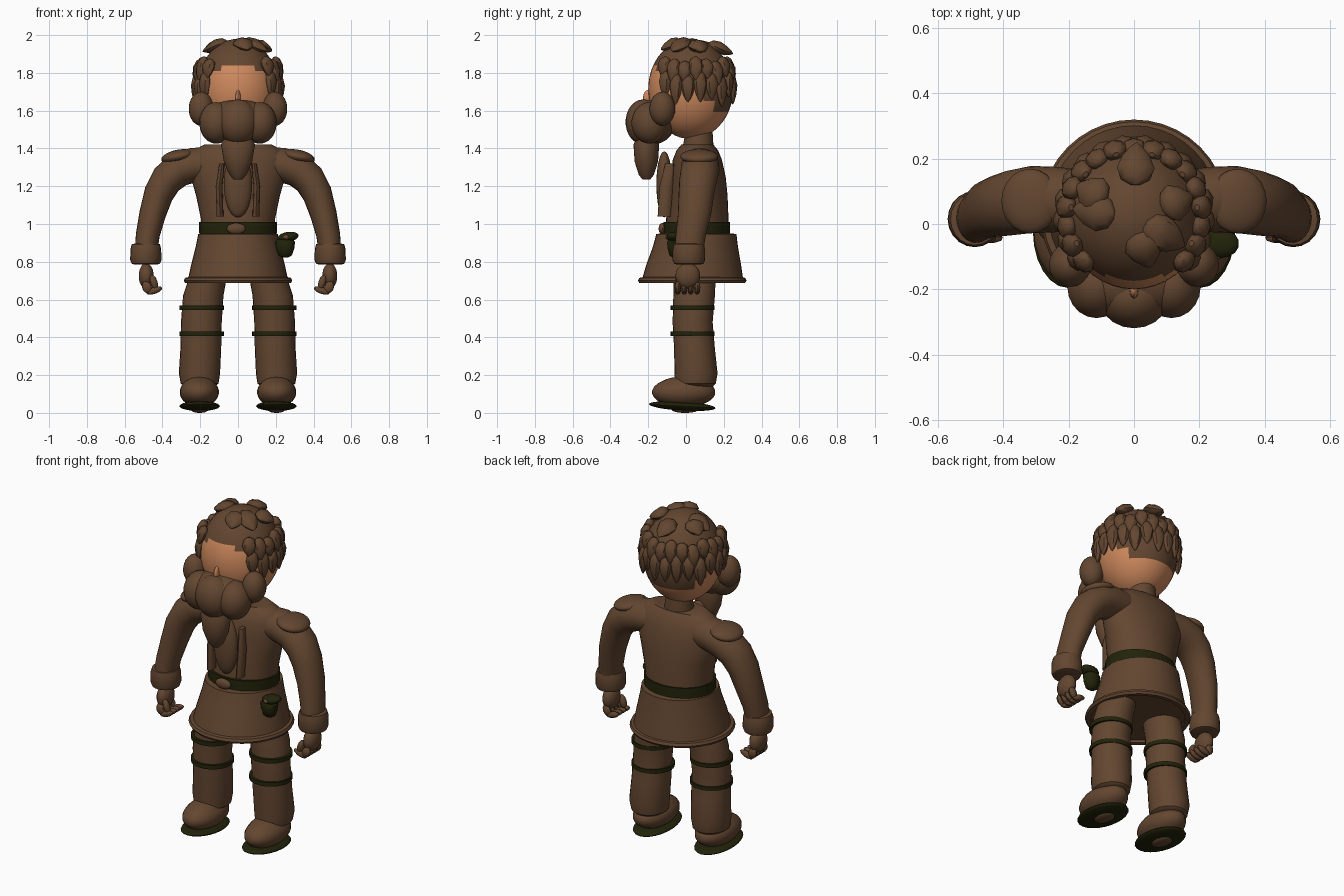
import bpy, bmesh, math
from mathutils import Vector, Matrix, Euler


def mat(name, rgb):
    m = bpy.data.materials.new(name)
    m.diffuse_color = (*rgb, 1)
    return m


BROWN = mat("brown", (0.125, 0.062, 0.030))
SKIN = mat("skin", (0.62, 0.25, 0.11))
GREEN = mat("dark_green", (0.016, 0.017, 0.003))


def finish(name, bm, *mats, angle=40):
    bmesh.ops.recalc_face_normals(bm, faces=bm.faces[:])
    me = bpy.data.meshes.new(name)
    bm.to_mesh(me)
    bm.free()
    ob = bpy.data.objects.new(name, me)
    bpy.context.collection.objects.link(ob)
    for m in mats:
        me.materials.append(m)
    bpy.ops.object.select_all(action='DESELECT')
    ob.select_set(True)
    bpy.context.view_layer.objects.active = ob
    bpy.ops.object.shade_smooth_by_angle(angle=math.radians(angle))
    return ob


def ball(name, loc, radii, m=BROWN, rot=(0, 0, 0), seg=20):
    bm = bmesh.new()
    mx = Matrix.LocRotScale(Vector(loc), Euler(rot), Vector(radii))
    bmesh.ops.create_uvsphere(bm, u_segments=seg, v_segments=seg * 2 // 3, radius=1, matrix=mx)
    return finish(name, bm, m)


def loft(name, rings, m=BROWN, seg=28, caps=True, closed=False):
    """Rings are (x, y, z, rx, ry, tilt about y)."""
    bm = bmesh.new()
    loops = []
    for x, y, z, rx, ry, *t in rings:
        r = Matrix.Rotation(t[0] if t else 0, 3, 'Y')
        loops.append([bm.verts.new(Vector((x, y, z)) + r @ Vector(
            (rx * math.cos(a), ry * math.sin(a), 0)))
            for a in (2 * math.pi * i / seg for i in range(seg))])
    for a, b in zip(loops, loops[1:] + (loops[:1] if closed else [])):
        for i in range(seg):
            j = (i + 1) % seg
            bm.faces.new((a[i], a[j], b[j], b[i]))
    if caps and not closed:
        bm.faces.new(loops[0])
        bm.faces.new(loops[-1])
    return finish(name, bm, m)


def band(name, x, y, z, rx, ry, h, t, m):
    """Closed rectangular hoop, used for belts and straps."""
    return loft(name, [(x, y, z - h, rx, ry), (x, y, z + h, rx, ry),
                       (x, y, z + h, rx - t, ry - t), (x, y, z - h, rx - t, ry - t)], m, closed=True)


def leaf(name, base, direction, out, length, width, thick):
    """Pointed lock of hair: round at the root, tapering to the tip."""
    d = Vector(direction).normalized()
    side = Vector(out).cross(d).normalized()
    up = d.cross(side)
    bm = bmesh.new()
    prof = [(0, 0.25), (0.12, 0.75), (0.4, 1), (0.7, 0.72), (0.92, 0.3), (1, 0.04)]
    loops = [[bm.verts.new(Vector(base) + d * t * length + side * math.cos(a) * w * width
                           + up * math.sin(a) * w * thick)
              for a in (2 * math.pi * i / 8 for i in range(8))] for t, w in prof]
    for a, b in zip(loops, loops[1:]):
        for i in range(8):
            bm.faces.new((a[i], a[(i + 1) % 8], b[(i + 1) % 8], b[i]))
    bm.faces.new(loops[0])
    bm.faces.new(loops[-1])
    return finish(name, bm, BROWN)


# Head with a stepped hairline
HC = Vector((0, 0.025, 1.715))
bm = bmesh.new()
bmesh.ops.create_uvsphere(bm, u_segments=40, v_segments=26, radius=1,
                          matrix=Matrix.LocRotScale(HC, None, Vector((0.215, 0.225, 0.265))))
for f in bm.faces:
    c = f.calc_center_median()
    az = math.degrees(abs(math.atan2(c.x, -(c.y - HC.y))))
    limit = 1.84 if az < 26 else 1.81 if az < 42 else 1.76 if az < 105 else 1.64 if az < 125 else 1.59
    f.material_index = 1 if c.z > limit else 0
finish("head", bm, SKIN, BROWN)
ball("nose", (0, -0.2, 1.665), (0.014, 0.028, 0.045), SKIN, seg=12)

# Two rows of locks around the sides and back
for row, (z, r, length, w, start, n) in enumerate(
        [(1.885, 0.195, 0.13, 0.04, 48, 17), (1.81, 0.215, 0.165, 0.037, 52, 16)]):
    for i in range(n):
        a = math.radians(start + (360 - 2 * start) * i / (n - 1))
        out = Vector((math.sin(a), -math.cos(a), 0))
        ln = length * (0.85 + 0.15 * (i % 2))
        leaf(f"hair_lock_{row}_{i}", HC * Vector((1, 1, 0)) + out * r + Vector((0, 0, z - 0.012 * (i % 3))),
             out * (0.3 if row == 0 else 0.06) + Vector((0, 0, -1)), out, ln, w, 0.031)

# Tufts on the crown
for i, (a, r, ln) in enumerate([(88, 0.10, 0.14), (172, 0.06, 0.14), (-30, 0.04, 0.15),
                                (-72, 0.05, 0.12), (20, 0.09, 0.11), (150, 0.10, 0.11)]):
    a = math.radians(a)
    d = Vector((math.cos(a), math.sin(a), -0.42))
    leaf(f"crown_tuft_{i}", Vector((0, 0.02, 1.985 - r * 0.3)) + Vector((d.x, d.y, 0)) * r,
         d, (0, 0, 1), ln, 0.058, 0.034)

# Beard
ball("beard_base", (0, -0.175, 1.54), (0.195, 0.118, 0.118), seg=24)
ball("beard_middle", (0, -0.225, 1.54), (0.108, 0.095, 0.12))
loft("beard_tip", [(0, -0.21, 1.235, 0.022, 0.02), (0, -0.21, 1.26, 0.045, 0.04),
                   (0, -0.21, 1.33, 0.075, 0.062), (0, -0.21, 1.42, 0.09, 0.068),
                   (0, -0.2, 1.48, 0.07, 0.05)])
for s in (-1, 1):
    ball("beard_cheek", (s * 0.115, -0.192, 1.535), (0.09, 0.097, 0.11))
    ball("beard_sideburn", (s * 0.195, -0.125, 1.61), (0.066, 0.068, 0.09))

# Torso, neck and chest pieces
loft("neck", [(0, 0.06, 1.36, 0.085, 0.085), (0, 0.065, 1.42, 0.08, 0.08), (0, 0.07, 1.5, 0.07, 0.07)])
loft("torso", [(0, 0.06, 0.93, 0.195, 0.165), (0, 0.06, 1.03, 0.197, 0.165),
               (0, 0.065, 1.15, 0.222, 0.155), (0, 0.065, 1.25, 0.25, 0.145),
               (0, 0.06, 1.34, 0.255, 0.13), (0, 0.06, 1.39, 0.235, 0.11),
               (0, 0.06, 1.42, 0.18, 0.085)], seg=36)
ball("chest_flap", (0, -0.115, 1.21), (0.075, 0.042, 0.175))
for s in (-1, 1):
    loft("lapel", [(s * 0.095, -0.115, 1.04, 0.018, 0.035), (s * 0.1, -0.105, 1.2, 0.018, 0.035),
                   (s * 0.085, -0.085, 1.32, 0.014, 0.025)], seg=8)

# Belt, buckle and pouch
band("belt", 0, 0.057, 0.98, 0.206, 0.176, 0.03, 0.025, GREEN)
ball("buckle", (-0.01, -0.125, 0.975), (0.05, 0.02, 0.03))
loft("pouch", [(0.25, -0.06, z, r, r * 0.8) for z, r in
               [(0.822, 0.015), (0.835, 0.036), (0.87, 0.048), (0.905, 0.052), (0.925, 0.035)]],
     GREEN, seg=14)
ball("pouch_flap", (0.265, -0.06, 0.932), (0.058, 0.045, 0.026), GREEN, rot=(0, -0.15, 0), seg=14)
ball("pouch_button", (0.255, -0.1, 0.93), (0.016, 0.01, 0.012), seg=8)

# Skirt and hem
loft("skirt", [(0, 0.055, 0.95, 0.17, 0.15), (0, 0.055, 0.948, 0.21, 0.212),
               (0, 0.05, 0.88, 0.224, 0.225), (0, 0.04, 0.78, 0.249, 0.252),
               (0, 0.035, 0.705, 0.265, 0.268), (0, 0.035, 0.708, 0.235, 0.235)], seg=40)
loft("hem", [(0, 0.033, z, r, r) for r, z in
             [(0.255, 0.69), (0.28, 0.688), (0.287, 0.70), (0.28, 0.715), (0.255, 0.72)]],
     seg=40, closed=True)

for s in (-1, 1):
    # Sleeve and cuff
    loft("sleeve", [(s * x, y, z, rx, ry, -s * t) for x, y, z, rx, ry, t in [
        (0.15, 0.07, 1.315, 0.09, 0.095, 1.57), (0.235, 0.075, 1.312, 0.092, 0.1, 1.45),
        (0.315, 0.075, 1.288, 0.092, 0.103, 1.1), (0.378, 0.065, 1.235, 0.086, 0.1, 0.75),
        (0.42, 0.055, 1.16, 0.079, 0.094, 0.45), (0.453, 0.045, 1.05, 0.07, 0.088, 0.25),
        (0.478, 0.025, 0.94, 0.063, 0.08, 0.15), (0.487, 0.015, 0.85, 0.06, 0.075, 0.1)]], seg=24)
    ball("shoulder_cap", (s * 0.318, 0.07, 1.357), (0.09, 0.1, 0.036), rot=(0, s * 0.2, 0))
    loft("cuff", [(s * 0.488, 0.015, z, rx, ry) for z, rx, ry in [
        (0.785, 0.06, 0.06), (0.79, 0.075, 0.078), (0.81, 0.083, 0.086), (0.87, 0.081, 0.085),
        (0.893, 0.074, 0.08), (0.897, 0.055, 0.06)]], seg=20)
    # Hand with curled fingers
    ball("palm", (s * 0.486, 0.01, 0.725), (0.041, 0.066, 0.068), seg=14)
    for i in range(4):
        y = -0.043 + i * 0.034
        ball("finger_upper", (s * 0.482, y, 0.665), (0.026, 0.017, 0.034), rot=(0, s * 0.4, 0), seg=9)
        ball("finger_tip", (s * 0.443, y, 0.648), (0.045, 0.016, 0.018), rot=(0, s * 0.35, 0), seg=9)
    ball("thumb", (s * 0.445, -0.04, 0.69), (0.02, 0.02, 0.042), rot=(0, s * 0.3, 0), seg=9)

    # Trouser leg with two straps
    loft("leg", [(s * x, y, z, rx, ry) for x, y, z, rx, ry in [
        (0.203, 0.05, 0.14, 0.08, 0.09), (0.203, 0.05, 0.155, 0.1, 0.108),
        (0.204, 0.053, 0.21, 0.109, 0.114), (0.197, 0.045, 0.34, 0.108, 0.108),
        (0.194, 0.035, 0.48, 0.108, 0.106), (0.184, 0.043, 0.62, 0.107, 0.11),
        (0.16, 0.045, 0.715, 0.1, 0.112)]], seg=24)
    for z in (0.418, 0.556):
        band("leg_strap", s * 0.193, 0.035, z, 0.118, 0.117, 0.012, 0.025, GREEN)

    # Shoe and sole
    ball("shoe", (s * 0.205, -0.012, 0.11), (0.104, 0.168, 0.08))
    ball("shoe_instep", (s * 0.204, -0.02, 0.135), (0.09, 0.13, 0.057))
    ball("sole", (s * 0.203, -0.02, 0.036), (0.107, 0.176, 0.024), GREEN, rot=(-0.06, 0, 0), seg=24)
    ball("sole_pad", (s * 0.203, -0.005, 0.016), (0.045, 0.07, 0.016), seg=16)
